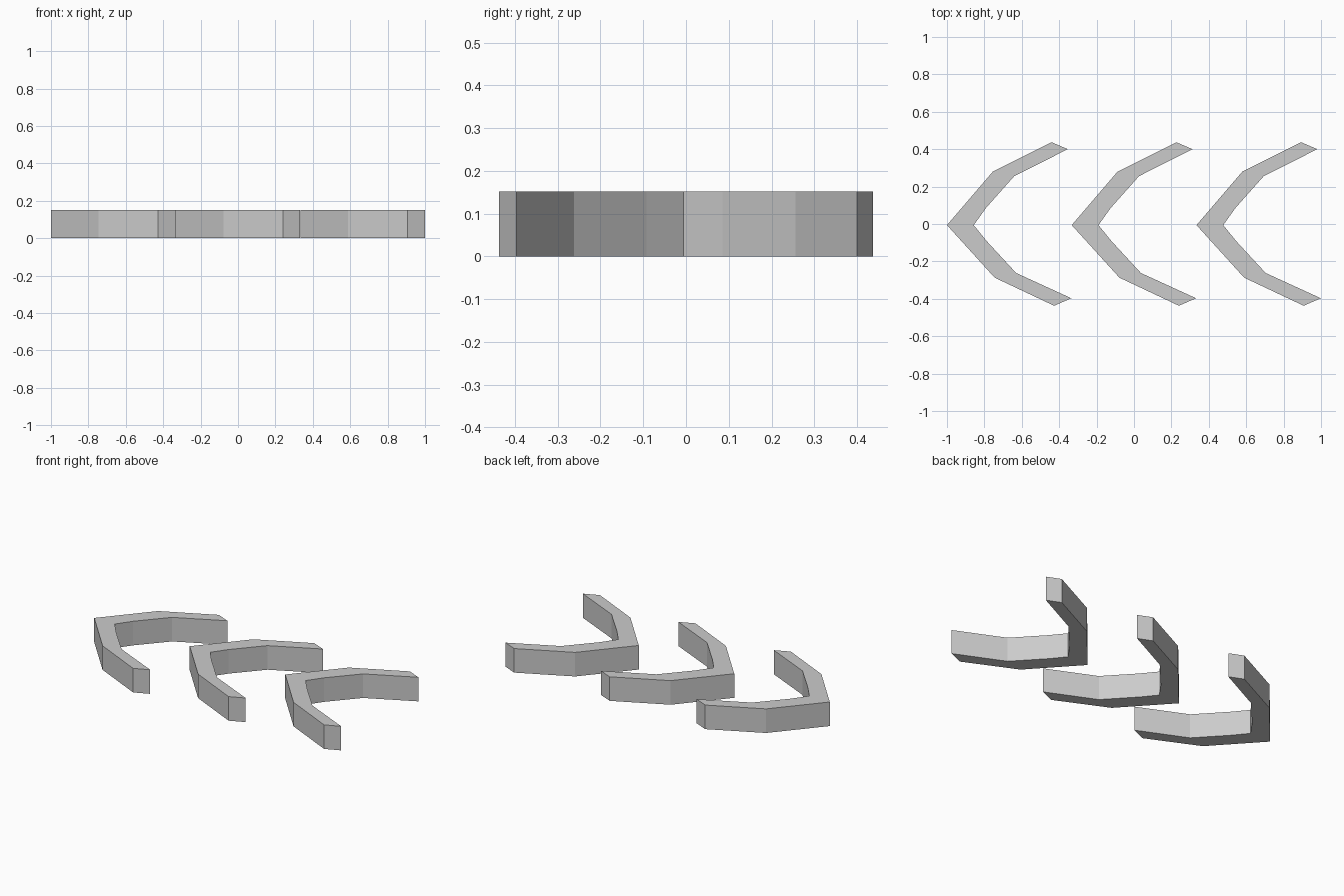
import bpy, bmesh

if "Cube" in bpy.data.objects:
    bpy.data.objects.remove(bpy.data.objects["Cube"])

HEIGHT = 0.152
SPACING = 0.667

# Plan outline of the leftmost chevron, counter-clockwise from its tip
OUTLINE = [
    (-1.0, -0.006), (-0.745, -0.287), (-0.427, -0.437), (-0.335, -0.397),
    (-0.630, -0.262), (-0.787, -0.092), (-0.857, -0.006), (-0.792, 0.085),
    (-0.640, 0.256), (-0.354, 0.400), (-0.440, 0.437), (-0.755, 0.280),
]


def chevron(name, shift):
    """Extrude the chevron outline into a flat-sided bar."""
    bm = bmesh.new()
    base = bm.faces.new([bm.verts.new((x + shift, y, 0)) for x, y in OUTLINE])
    top = bmesh.ops.extrude_face_region(bm, geom=[base], use_keep_orig=True)
    verts = [g for g in top["geom"] if isinstance(g, bmesh.types.BMVert)]
    bmesh.ops.translate(bm, verts=verts, vec=(0, 0, HEIGHT))
    bmesh.ops.recalc_face_normals(bm, faces=bm.faces[:])
    mesh = bpy.data.meshes.new(name)
    bm.to_mesh(mesh)
    bm.free()
    bpy.context.collection.objects.link(bpy.data.objects.new(name, mesh))


# Three identical chevrons in a row along x
for i, place in enumerate(("left", "middle", "right")):
    chevron(place + "_chevron", i * SPACING)
